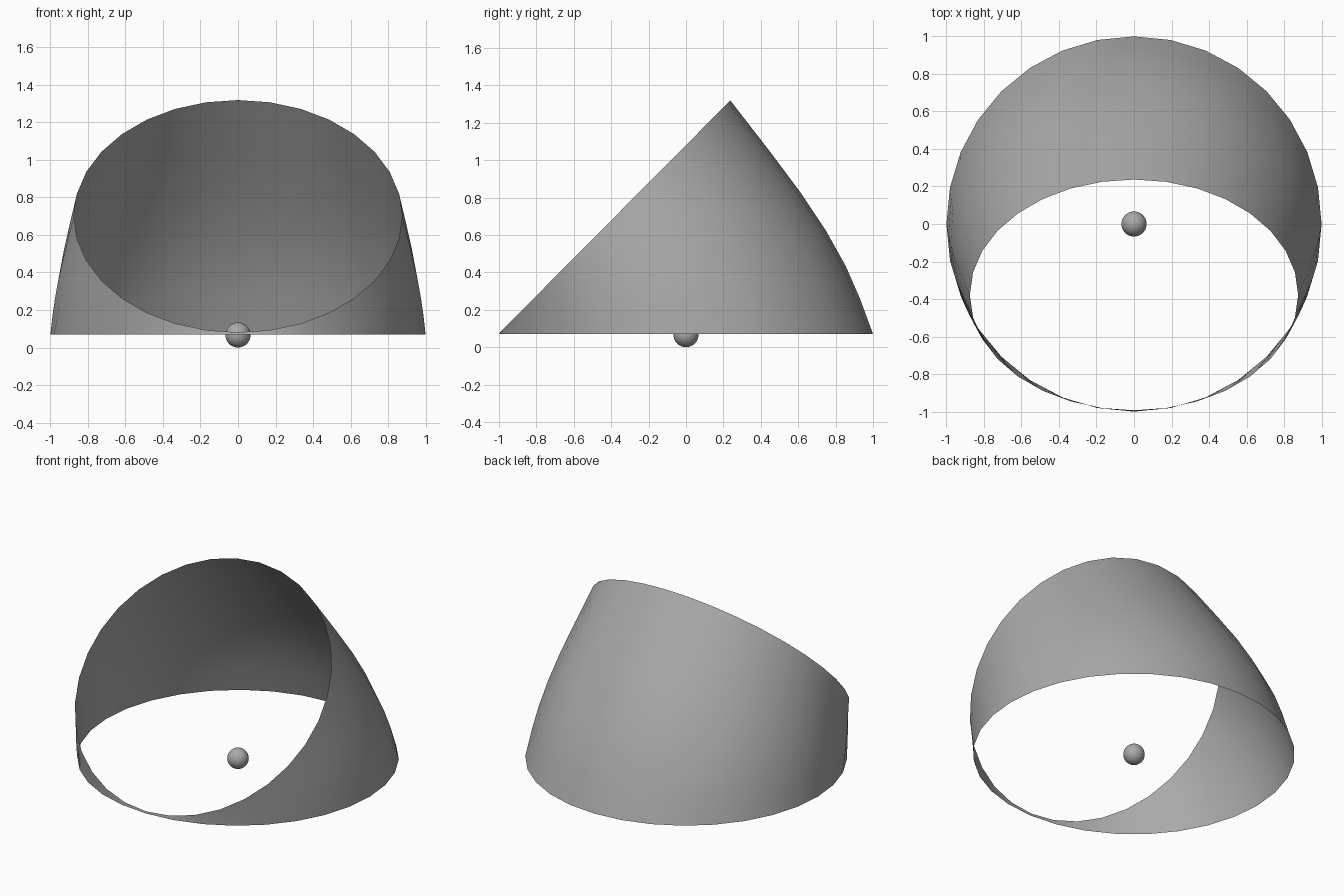
import bpy, bmesh, math

if "Cube" in bpy.data.objects:
    bpy.data.objects.remove(bpy.data.objects["Cube"])

SEG = 32
BASE_Z = 0.07
# height fraction and outward bulge of each ring along the back
RINGS = [(0, 0), (0.152, 0.046), (0.291, 0.076), (0.445, 0.086),
         (0.604, 0.075), (0.78, 0.045), (1, 0)]

# Mid grey for all parts
grey = bpy.data.materials.new("mid_grey")
grey.diffuse_color = (0.4, 0.4, 0.4, 1)
grey.use_nodes = True
grey.node_tree.nodes["Principled BSDF"].inputs["Base Color"].default_value = grey.diffuse_color


def ring_point(t, bulge, a):
    """Blend the flat base circle into the 45 degree rim circle."""
    c, s = math.cos(a), math.sin(a)
    base = (c, s, BASE_Z)
    rim = (0.875 * c, -0.378 + 0.615 * s, 0.7 + 0.619 * s)
    p = [b + (r - b) * t for b, r in zip(base, rim)]
    w = bulge * ((1 + s) / 2) ** 2.5
    return (p[0] + w * c, p[1] + w * s, p[2])


# Open curved hood, a single-walled shell
bm = bmesh.new()
rings = [[bm.verts.new(ring_point(t, b, 2 * math.pi * i / SEG)) for i in range(SEG)]
         for t, b in RINGS]
for low, high in zip(rings, rings[1:]):
    for i in range(SEG):
        j = (i + 1) % SEG
        face = bm.faces.new((low[i], low[j], high[j], high[i]))
        face.smooth = True
mesh = bpy.data.meshes.new("hood")
bm.to_mesh(mesh)
bm.free()
hood = bpy.data.objects.new("hood", mesh)
bpy.context.collection.objects.link(hood)
mesh.materials.append(grey)

# Small ball in the middle of the base
bpy.ops.mesh.primitive_uv_sphere_add(segments=32, ring_count=16, radius=0.067,
                                     location=(0, 0, 0.067))
ball = bpy.context.object
ball.name = "centre_ball"
bpy.ops.object.shade_smooth()
ball.data.materials.append(grey)
